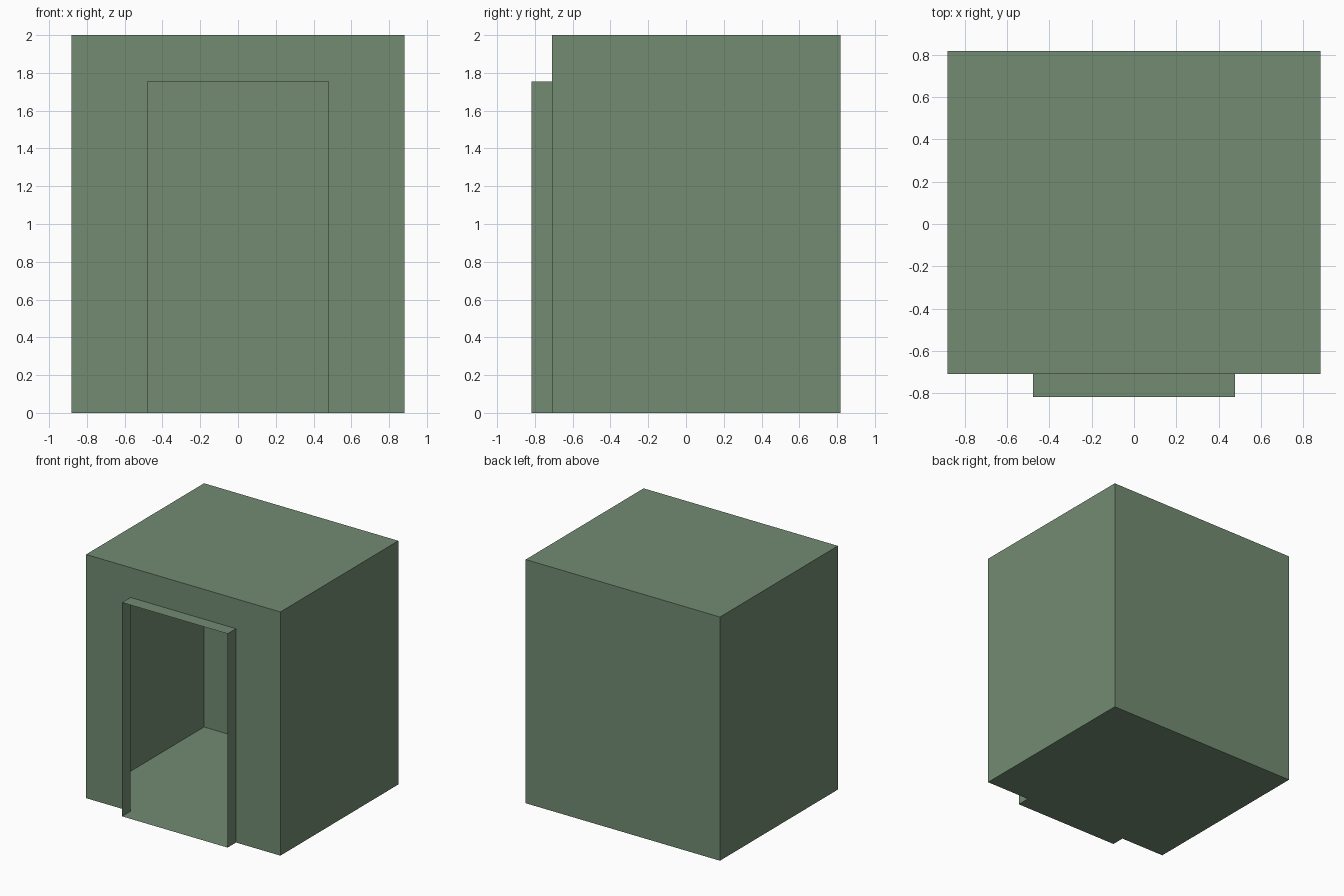
import bpy
import bmesh
from mathutils import Vector

if "Cube" in bpy.data.objects:
    bpy.data.objects.remove(bpy.data.objects["Cube"])

W, H = 0.882, 2.0            # shell half width, height
DW, DH = 0.479, 1.755        # doorway half width, height
BACK, WALL, PORCH = 0.819, -0.71, -0.819

green = bpy.data.materials.new("green")
green.diffuse_color = (0.17, 0.26, 0.17, 1)
green.use_nodes = True
green.node_tree.nodes["Principled BSDF"].inputs["Base Color"].default_value = green.diffuse_color

bm = bmesh.new()


def points(profile, y):
    return [bm.verts.new((x, y, z)) for x, z in profile]


def sweep(profile, y0, y1):
    """Open sheet running along y from an x-z profile."""
    a, b = points(profile, y0), points(profile, y1)
    for i in range(len(a) - 1):
        bm.faces.new((a[i], b[i], b[i + 1], a[i + 1]))


outer = [(-W, 0), (-W, H), (W, H), (W, 0)]
door = [(-DW, 0), (-DW, DH), (DW, DH), (DW, 0)]

# Side walls and roof
sweep(outer, WALL, BACK)
# Back wall
bm.faces.new(points(outer, BACK))
# Front wall around the doorway
bm.faces.new(points(outer + door[::-1], WALL))
# Projecting open door surround
sweep(door, PORCH, WALL)
# Floor, running out through the doorway
floor = [(-W, BACK), (-W, WALL), (-DW, WALL), (-DW, PORCH),
         (DW, PORCH), (DW, WALL), (W, WALL), (W, BACK)]
bm.faces.new([bm.verts.new((x, y, 0)) for x, y in floor])

bmesh.ops.remove_doubles(bm, verts=bm.verts, dist=1e-4)
bmesh.ops.recalc_face_normals(bm, faces=bm.faces)
# Make the roof, and so the whole shell, face outward
roof = max(bm.faces, key=lambda f: f.calc_center_median().z)
if roof.normal.dot(Vector((0, 0, 1))) < 0:
    bmesh.ops.reverse_faces(bm, faces=bm.faces)

mesh = bpy.data.meshes.new("room_shell")
bm.to_mesh(mesh)
bm.free()
mesh.materials.append(green)
room = bpy.data.objects.new("room_shell", mesh)
bpy.context.collection.objects.link(room)
